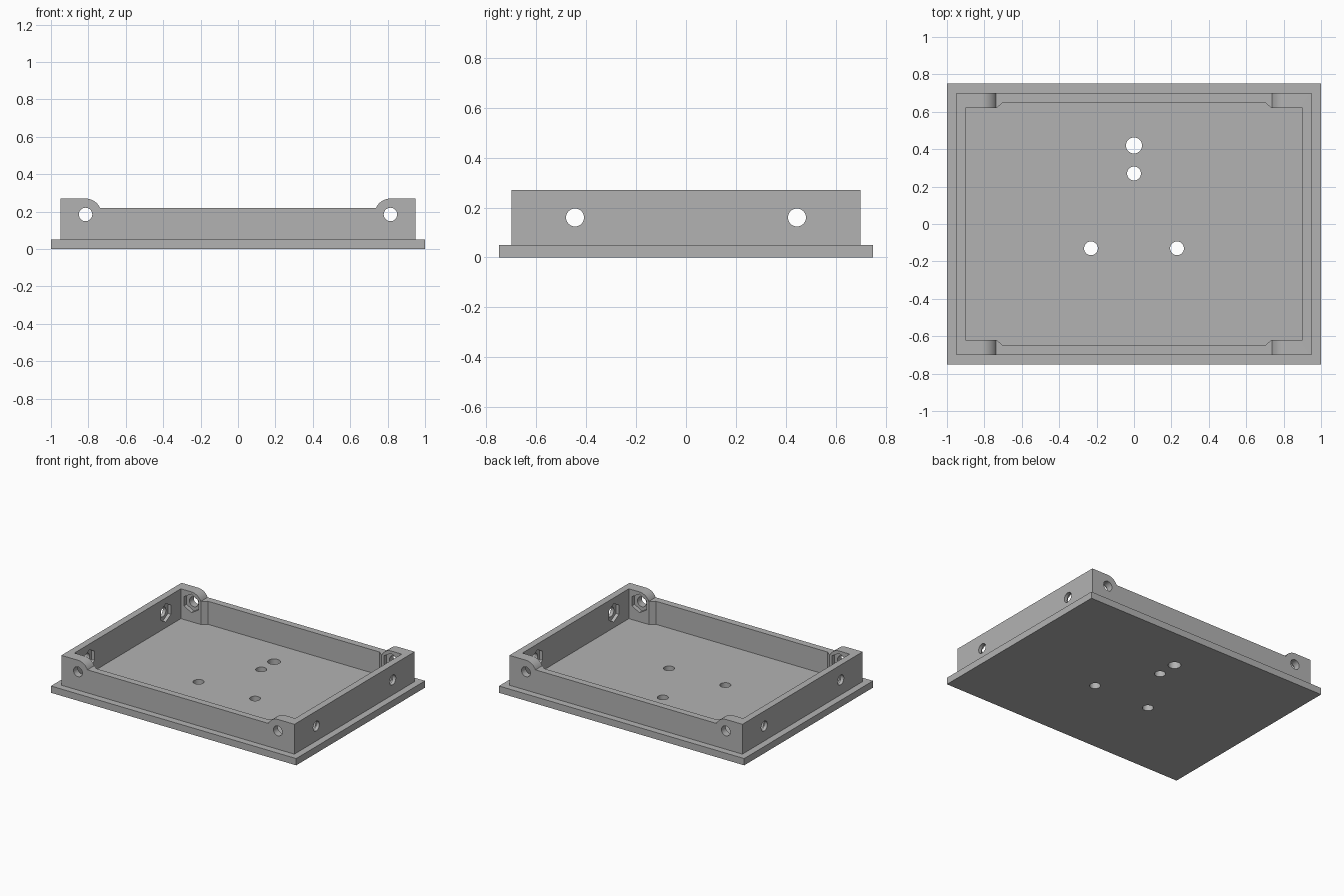
import bpy
import bmesh
from math import asin, cos, pi, sin
from mathutils import Matrix, Vector

old = bpy.data.objects.get("Cube")
if old:
    bpy.data.objects.remove(old, do_unlink=True)

grey = bpy.data.materials.new("plain grey")
grey.use_nodes = True
colour = (0.45, 0.45, 0.45, 1)
grey.diffuse_color = colour
grey.node_tree.nodes["Principled BSDF"].inputs["Base Color"].default_value = colour

# Columns are the profile's u, v and extrusion directions
ALONG_X = Matrix(((0, 0, 1), (1, 0, 0), (0, 1, 0)))
ALONG_Y = Matrix(((1, 0, 0), (0, 0, 1), (0, 1, 0)))
ALONG_Z = Matrix.Identity(3)


def prism(name, outline, start, end, frame=ALONG_Z):
    """Extrude a closed outline from start to end along the frame's third axis."""
    bm = bmesh.new()
    face = bm.faces.new([bm.verts.new(frame @ Vector((u, v, start))) for u, v in outline])
    extruded = bmesh.ops.extrude_face_region(bm, geom=[face])["geom"]
    moved = [g for g in extruded if isinstance(g, bmesh.types.BMVert)]
    bmesh.ops.translate(bm, verts=moved, vec=frame @ Vector((0, 0, end - start)))
    bmesh.ops.recalc_face_normals(bm, faces=bm.faces[:])
    mesh = bpy.data.meshes.new(name)
    bm.to_mesh(mesh)
    bm.free()
    mesh.materials.append(grey)
    obj = bpy.data.objects.new(name, mesh)
    bpy.context.collection.objects.link(obj)
    return obj


def rectangle(x, y):
    return [(-x, -y), (x, -y), (x, y), (-x, y)]


def ring(u, v, radius, sides=32):
    """Regular polygon with a corner pointing up."""
    return [(u + radius * sin(2 * pi * i / sides), v + radius * cos(2 * pi * i / sides))
            for i in range(sides)]


def cut(target, cutter):
    cutter.hide_render = True
    mod = target.modifiers.new("cut", "BOOLEAN")
    mod.operation = "DIFFERENCE"
    mod.solver = "EXACT"
    mod.object = cutter
    bpy.context.view_layer.objects.active = target
    bpy.ops.object.modifier_apply(modifier=mod.name)
    bpy.data.objects.remove(cutter, do_unlink=True)


def mirror_outline(half):
    """Complete a right-hand half outline across the vertical axis."""
    return half + [(-u, v) for u, v in reversed(half)]


FLOOR, LOW, HIGH = 0.05, 0.22, 0.27
EAR_X, EAR_Z, EAR_R = 0.815, 0.185, 0.085
BOLT_R, NUT_R = 0.036, 0.068

# Base plate with four mounting holes
base = prism("base_plate", rectangle(1, 0.75), 0, FLOOR)
for x, y, r in ((0, 0.42, 0.043), (0, 0.27, 0.037), (-0.23, -0.13, 0.037), (0.23, -0.13, 0.037)):
    cut(base, prism("hole_cutter", ring(x, y, r), -0.1, 0.1))

# Rim wall, hollowed with thicker corners
rim = prism("rim_wall", rectangle(0.95, 0.70), FLOOR, HIGH)
quarter = [(0.90, 0.62), (0.735, 0.62), (0.70, 0.65)]
right_side = [(x, -y) for x, y in reversed(quarter)] + quarter
cut(rim, prism("inside_cutter", mirror_outline(right_side), 0, 0.4))

# Lowered front and back walls leave rounded ears at the corners
first = asin((LOW - EAR_Z) / EAR_R)
arc = []
for i in range(13):
    a = first + (pi / 2 - first) * i / 12
    arc.append((EAR_X - EAR_R * cos(a), EAR_Z + EAR_R * sin(a)))
notch = mirror_outline(arc + [(EAR_X, 0.35)])
cut(rim, prism("notch_cutter", notch, -0.8, 0.8, ALONG_Y))

# Bolt holes and hexagonal nut pockets through the ears and side walls
for u, v, frame, reach, pocket in (
        (EAR_X, EAR_Z, ALONG_Y, 0.8, 0.65),
        (0.445, 0.16, ALONG_X, 1.1, 0.925)):
    for side in (-1, 1):
        cut(rim, prism("bolt_cutter", ring(side * u, v, BOLT_R), -reach, reach, frame))
        cut(rim, prism("nut_cutter", ring(side * u, v, NUT_R, 6), -pocket, pocket, frame))

# Smooth the curved surfaces while keeping edges crisp
bpy.ops.object.select_all(action="DESELECT")
for obj in (base, rim):
    obj.select_set(True)
bpy.context.view_layer.objects.active = rim
bpy.ops.object.shade_smooth_by_angle(angle=pi / 6)
